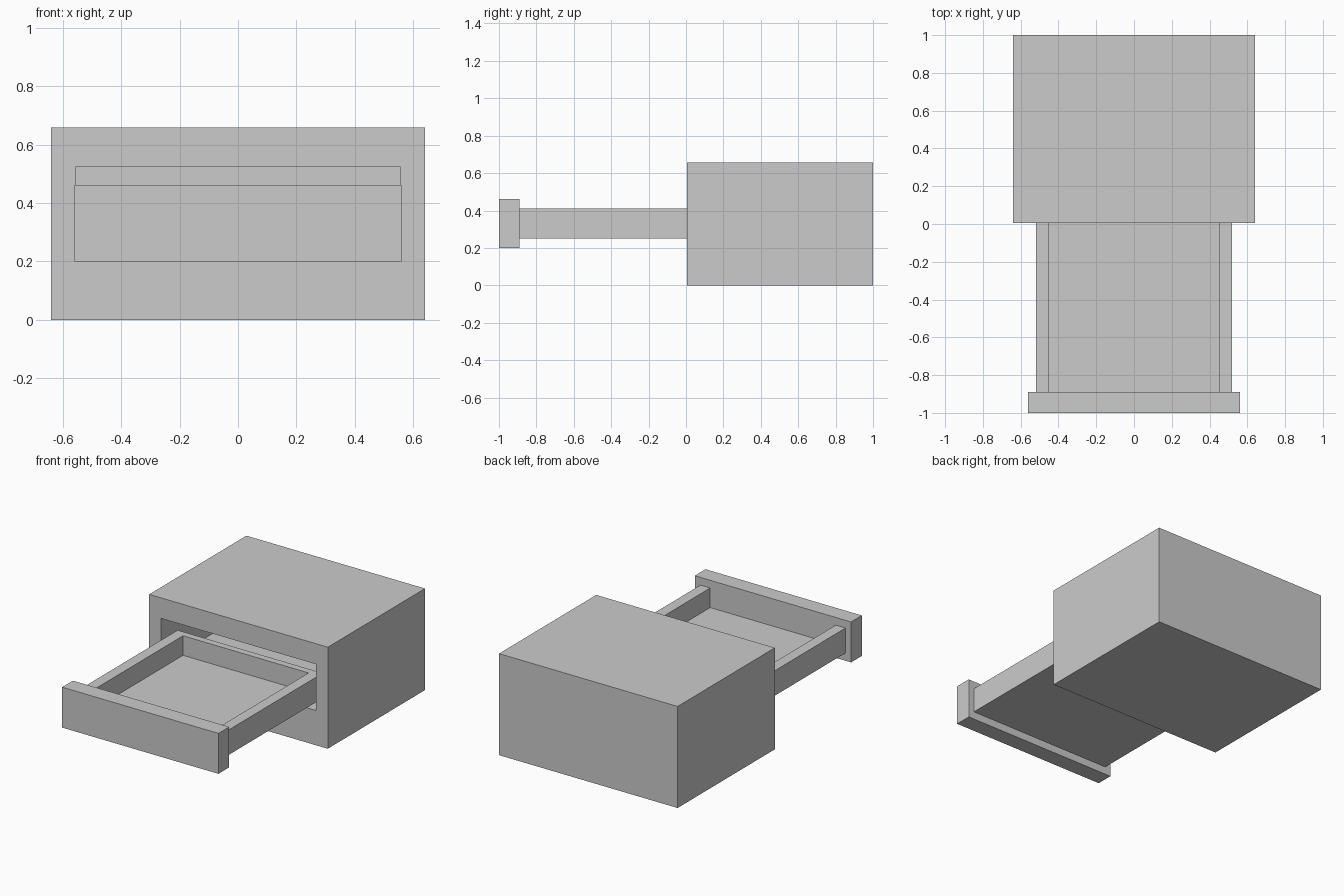
import bpy, bmesh
from mathutils import Vector

if "Cube" in bpy.data.objects:
    bpy.data.objects.remove(bpy.data.objects["Cube"])


def fit(verts, lo, hi):
    """Move each vertex to the matching corner of the box lo..hi."""
    verts = list(verts)
    mid = sum((v.co for v in verts), Vector()) / len(verts)
    for v in verts:
        v.co = [hi[i] if v.co[i] > mid[i] else lo[i] for i in range(3)]


def make_box(name, lo, hi, inner=None, axis=0, side=1):
    """Box, optionally hollowed by the box inner=(lo, hi), open on one side of an axis."""
    bm = bmesh.new()
    bmesh.ops.create_cube(bm, size=2)
    mouth = max(bm.faces, key=lambda f: side * f.calc_center_median()[axis])
    fit(bm.verts, lo, hi)
    bm.normal_update()
    if inner:
        rim = hi[axis] if side > 0 else lo[axis]
        depth = inner[0][axis] if side > 0 else inner[1][axis]
        # inset the mouth flat, then push it in to the cavity end
        for level in (rim, depth):
            bmesh.ops.inset_individual(bm, faces=[mouth], thickness=0.02)
            corners = [list(c) for c in inner]
            for c in corners:
                c[axis] = level
            fit(mouth.verts, *corners)
            bm.normal_update()
    bmesh.ops.recalc_face_normals(bm, faces=bm.faces)
    mesh = bpy.data.meshes.new(name)
    bm.to_mesh(mesh)
    bm.free()
    obj = bpy.data.objects.new(name, mesh)
    bpy.context.collection.objects.link(obj)
    return obj


# Cabinet shell with a deep front slot
make_box("cabinet", (-0.64, 0.005, 0), (0.64, 1.0, 0.658),
         inner=((-0.555, 0.005, 0.225), (0.555, 0.915, 0.525)), axis=1, side=-1)

# Open-topped drawer tray, seated slightly into the front panel
make_box("drawer_tray", (-0.52, -0.9, 0.25), (0.52, 0.125, 0.412),
         inner=((-0.45, -0.892, 0.285), (0.45, 0.08, 0.412)), axis=2, side=1)

# Drawer front panel
make_box("drawer_front", (-0.56, -1.0, 0.20), (0.56, -0.89, 0.462))
